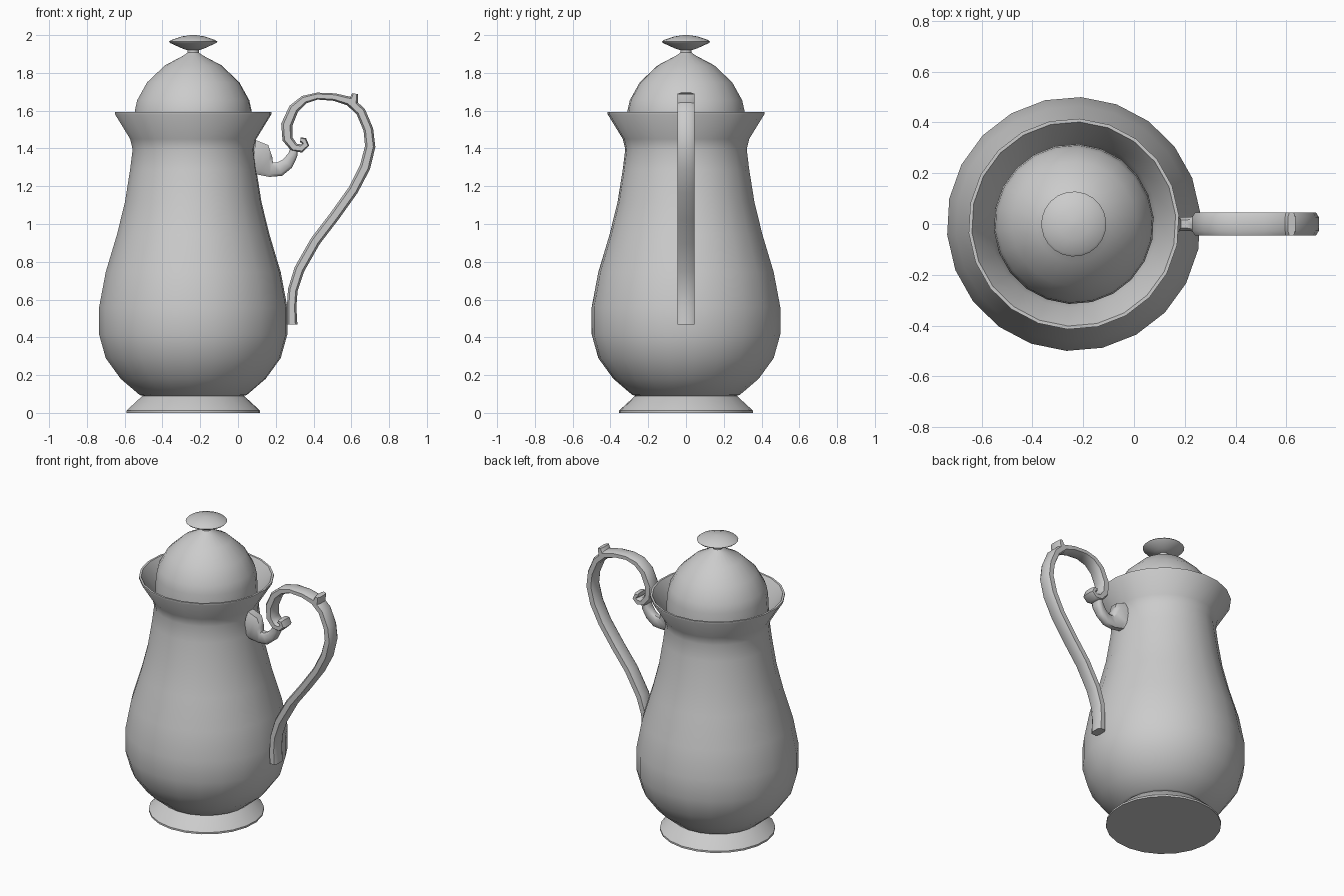
import bpy, bmesh, math
from mathutils import Vector

if "Cube" in bpy.data.objects:
    bpy.data.objects.remove(bpy.data.objects["Cube"])

AXIS_X = -0.237
SIDES = 22

metal = bpy.data.materials.new("light_grey")
metal.use_nodes = True
GREY = (0.6, 0.6, 0.6, 1)
metal.diffuse_color = GREY
metal.node_tree.nodes["Principled BSDF"].inputs["Base Color"].default_value = GREY


def finish(bm, name, angle):
    bmesh.ops.remove_doubles(bm, verts=bm.verts, dist=1e-5)
    bmesh.ops.recalc_face_normals(bm, faces=bm.faces)
    mesh = bpy.data.meshes.new(name)
    bm.to_mesh(mesh)
    bm.free()
    obj = bpy.data.objects.new(name, mesh)
    bpy.context.collection.objects.link(obj)
    mesh.materials.append(metal)
    bpy.ops.object.select_all(action='DESELECT')
    obj.select_set(True)
    bpy.context.view_layer.objects.active = obj
    bpy.ops.object.shade_smooth_by_angle(angle=math.radians(angle))
    return obj


def bridge(bm, rings):
    for a, b in zip(rings, rings[1:]):
        n = len(a)
        for i in range(n):
            j = (i + 1) % n
            bm.faces.new((a[i], a[j], b[j], b[i]))


def lathe(name, profile, angle=45):
    """Turn (radius, height) points round the pot axis and cap both ends."""
    bm = bmesh.new()
    rings = []
    for r, z in profile:
        turn = [2 * math.pi * (i + 0.3) / SIDES for i in range(SIDES)]
        rings.append([bm.verts.new((AXIS_X + r * math.cos(t), r * math.sin(t), z))
                      for t in turn])
    bridge(bm, rings)
    bm.faces.new(rings[0])
    bm.faces.new(rings[-1])
    return finish(bm, name, angle)


def sweep(name, path):
    """Sweep a bevelled section along (x, z, thickness, width) points."""
    bm = bmesh.new()
    pts = [Vector((p[0], 0, p[1])) for p in path]
    rings = []
    for i, (x, z, thick, width) in enumerate(path):
        along = (pts[min(i + 1, len(pts) - 1)] - pts[max(i - 1, 0)]).normalized()
        side = Vector((along.z, 0, -along.x))
        ring = []
        for u, v in ((1, .6), (.6, 1), (-.6, 1), (-1, .6),
                     (-1, -.6), (-.6, -1), (.6, -1), (1, -.6)):
            co = pts[i] + side * (u * thick / 2)
            co.y = v * width / 2
            ring.append(bm.verts.new(co))
        rings.append(ring)
    bridge(bm, rings)
    bm.faces.new(rings[0])
    bm.faces.new(rings[-1])
    return finish(bm, name, 50)


# Foot
lathe("foot", [(.355, 0), (.355, .012), (.27, .09), (.25, .1)])

# Body with flared open rim and an inner wall
lathe("body", [(.26, .088), (.285, .095), (.385, .18), (.465, .29), (.5, .415),
               (.5, .56), (.465, .745), (.405, .945), (.363, 1.115),
               (.335, 1.29), (.322, 1.395), (.335, 1.45), (.415, 1.58),
               (.415, 1.592), (.402, 1.592), (.33, 1.47), (.312, 1.4)])

# Domed lid seated in the neck
lathe("lid", [(.3, 1.4), (.316, 1.42), (.315, 1.52), (.31, 1.6), (.298, 1.655),
              (.245, 1.75), (.15, 1.84), (.055, 1.89), (.03, 1.907), (.03, 1.925)])

# Knob
lathe("lid_knob", [(.03, 1.92), (.06, 1.93), (.122, 1.958), (.128, 1.965),
                   (.118, 1.974), (.06, 1.993), (.015, 2.0)], 60)

# Main handle, from the lower end round to the curl
W = .09
sweep("handle", [(.287, .468, .055, W), (.284, .56, .05, W), (.29, .65, .052, W),
                 (.325, .76, .055, W), (.41, .91, .055, W), (.51, 1.04, .055, W),
                 (.61, 1.18, .055, W), (.672, 1.3, .057, W), (.7, 1.41, .055, W),
                 (.69, 1.5, .052, W), (.65, 1.595, .052, W), (.59, 1.65, .05, W),
                 (.51, 1.672, .04, W), (.42, 1.677, .037, W), (.35, 1.658, .045, W),
                 (.295, 1.61, .055, W), (.258, 1.525, .06, W), (.262, 1.45, .055, W),
                 (.298, 1.405, .048, W), (.335, 1.4, .045, W), (.358, 1.42, .04, W),
                 (.348, 1.443, .035, W), (.33, 1.445, .025, W)])

# Pointed thumb spur on top of the handle
sweep("handle_spur", [(.6, 1.63, .07, W), (.615, 1.665, .045, W),
                      (.62, 1.69, .03, W)])

# Bracket joining the upper handle to the neck
sweep("handle_bracket", [(.08, 1.345, .2, .09), (.115, 1.34, .18, .085),
                         (.14, 1.31, .125, .07), (.175, 1.288, .08, .055),
                         (.22, 1.29, .075, .055), (.262, 1.32, .065, .06),
                         (.29, 1.365, .05, .07), (.3, 1.41, .04, .075)])
